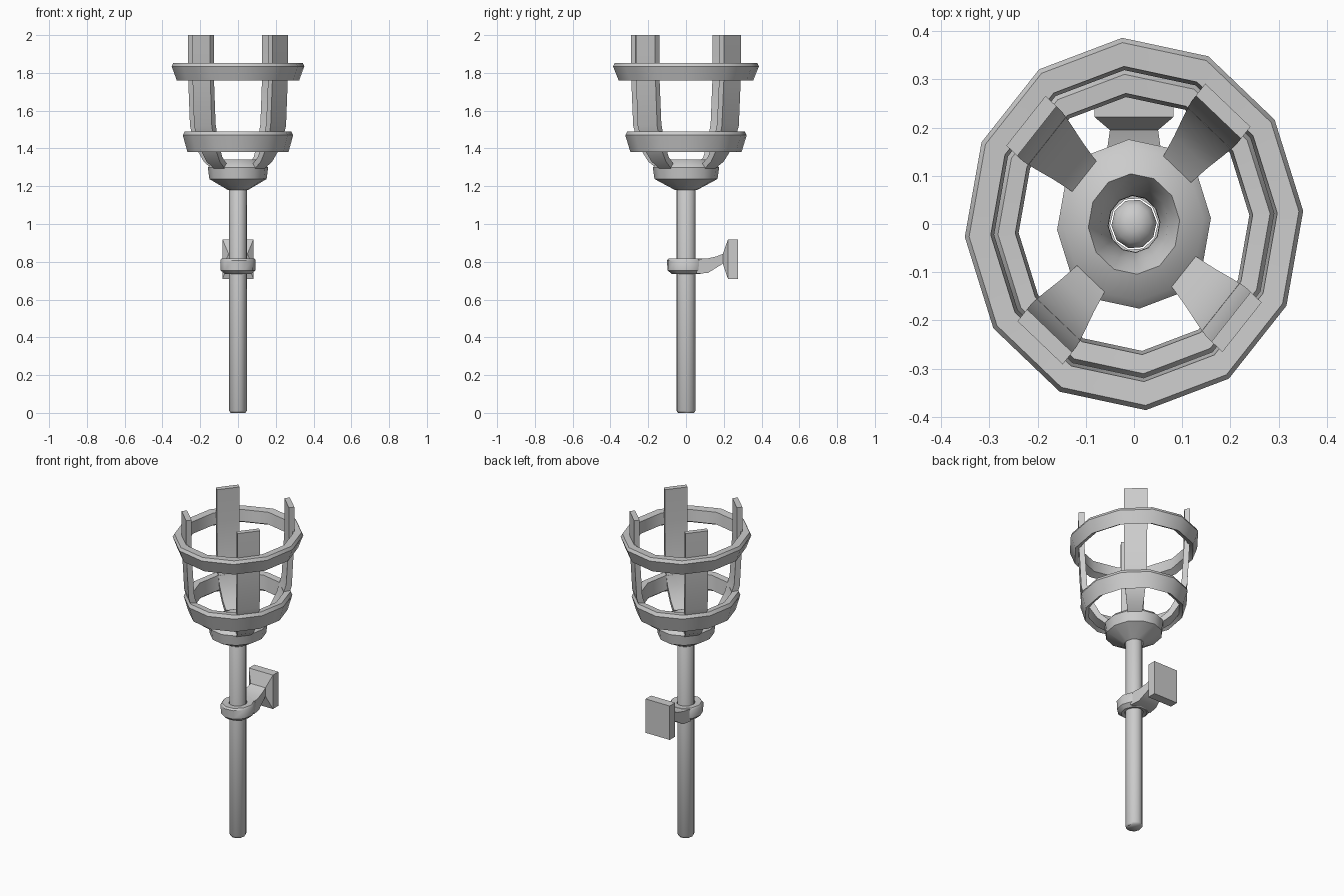
import bpy, bmesh, math
from mathutils import Vector

if "Cube" in bpy.data.objects:
    bpy.data.objects.remove(bpy.data.objects["Cube"])

TURN = math.radians(4)      # whole model is slightly turned ...
STRETCH = 1.1               # ... and a little deeper than wide


def place(r, a, z, side=0.0):
    """Point at radius r, angle a, moved sideways along the tangent."""
    a += TURN
    x = r * math.cos(a) - side * math.sin(a)
    y = r * math.sin(a) + side * math.cos(a)
    return Vector((x, y * STRETCH, z))


def finish(name, bm, angle=40):
    bmesh.ops.recalc_face_normals(bm, faces=bm.faces)
    mesh = bpy.data.meshes.new(name)
    bm.to_mesh(mesh)
    bm.free()
    ob = bpy.data.objects.new(name, mesh)
    bpy.context.collection.objects.link(ob)
    bpy.ops.object.select_all(action='DESELECT')
    ob.select_set(True)
    bpy.context.view_layer.objects.active = ob
    bpy.ops.object.shade_smooth_by_angle(angle=math.radians(angle))
    return ob


def loft(name, sections, closed=False, angle=40):
    """Skin a list of equal-length point loops; closed joins last to first."""
    bm = bmesh.new()
    rows = [[bm.verts.new(p) for p in s] for s in sections]
    n = len(rows[0])
    for i in range(len(rows) if closed else len(rows) - 1):
        a, b = rows[i], rows[(i + 1) % len(rows)]
        for j in range(n):
            k = (j + 1) % n
            bm.faces.new((a[j], a[k], b[k], b[j]))
    if not closed:
        bm.faces.new(rows[0])
        bm.faces.new(rows[-1])
    return finish(name, bm, angle)


def lathe(name, profile, sides=12, closed=True, angle=40):
    loops = [[place(r, math.tau * i / sides, z) for i in range(sides)]
             for r, z in profile]
    return loft(name, loops, closed, angle)


# Pole with a domed top
lathe("pole", [(0.040, 0.0), (0.047, 0.012), (0.047, 1.195),
               (0.036, 1.215), (0.015, 1.225)], 10, closed=False, angle=60)

# Bowl on top of the pole, open in the middle
lathe("bowl", [(0.053, 1.18), (0.152, 1.238), (0.160, 1.30), (0.145, 1.318),
               (0.095, 1.342), (0.072, 1.30), (0.054, 1.21)], 12)

# Basket hoops
lathe("lower_hoop", [(0.268, 1.38), (0.293, 1.47), (0.283, 1.49),
                     (0.247, 1.487), (0.240, 1.40)])
lathe("upper_hoop", [(0.325, 1.76), (0.352, 1.835), (0.343, 1.853),
                     (0.298, 1.85), (0.291, 1.78)])

# Four curved basket bars: (outer radius, outer z, inner radius, inner z, half width)
BAR = [(0.297, 2.00, 0.267, 2.00, 0.062), (0.297, 1.80, 0.267, 1.80, 0.062),
       (0.283, 1.52, 0.252, 1.53, 0.062), (0.252, 1.41, 0.222, 1.43, 0.056),
       (0.200, 1.33, 0.180, 1.355, 0.046), (0.135, 1.28, 0.125, 1.31, 0.036)]
for n in range(4):
    a = math.radians(45 + 90 * n)
    loft("basket_bar_%d" % (n + 1),
         [[place(ro, a, zo, -w), place(ro, a, zo, w),
           place(ri, a, zi, w), place(ri, a, zi, -w)]
          for ro, zo, ri, zi, w in BAR])

# Collar around the pole
lathe("bracket_collar", [(0.070, 0.735), (0.092, 0.755), (0.094, 0.808),
                         (0.086, 0.818), (0.050, 0.815), (0.050, 0.740)], 10)

# Arm flaring into the wall plate: (y, half width, bottom z, top z)
ARM = [(0.055, 0.070, 0.738, 0.814), (0.115, 0.062, 0.740, 0.818),
       (0.160, 0.055, 0.768, 0.828), (0.195, 0.050, 0.790, 0.842),
       (0.222, 0.082, 0.710, 0.918), (0.275, 0.082, 0.710, 0.918)]
loft("bracket_arm_and_plate",
     [[Vector((-w, y, lo)), Vector((w, y, lo)), Vector((w, y, hi)), Vector((-w, y, hi))]
      for y, w, lo, hi in ARM])
